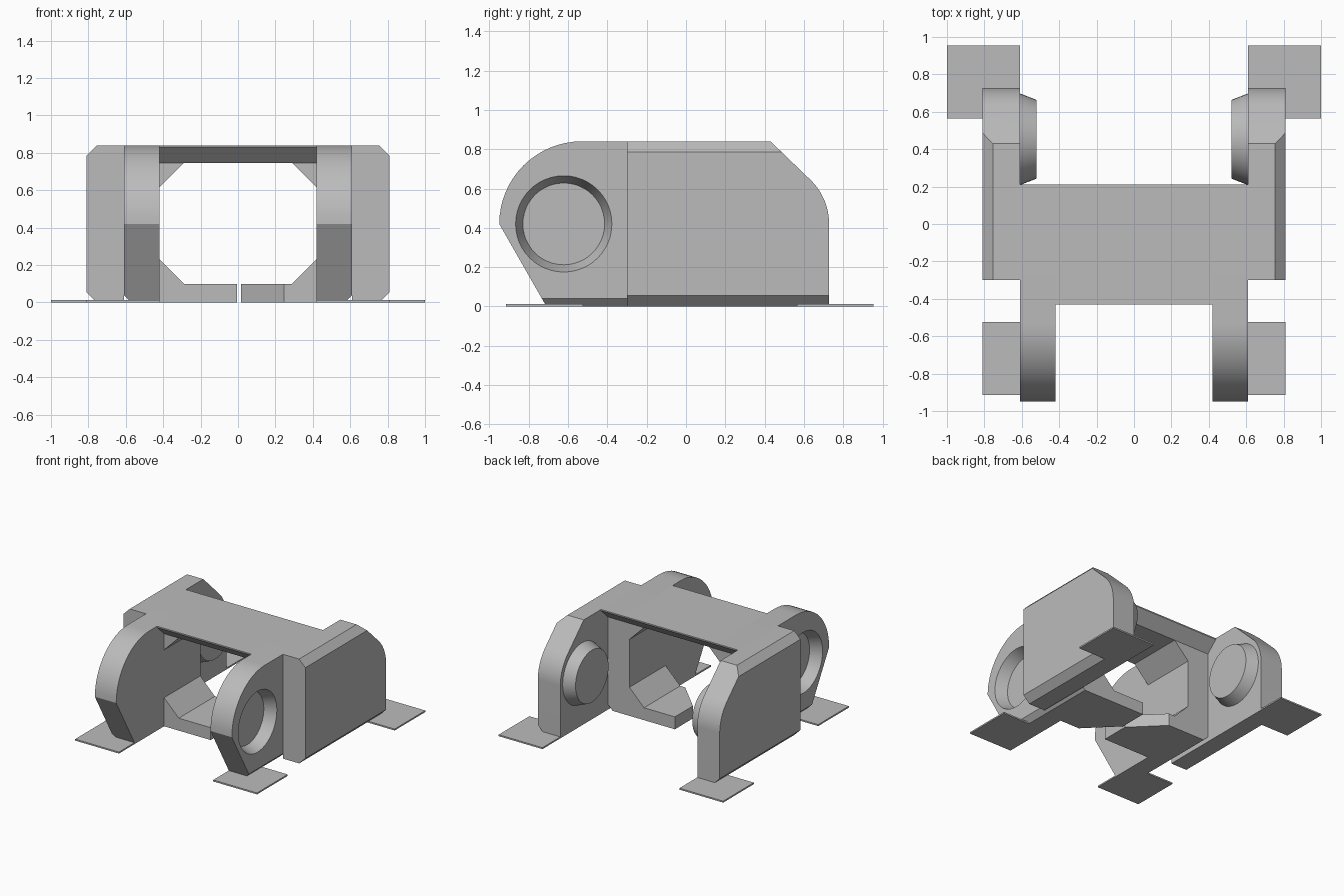
import bpy, bmesh, math
from mathutils import Vector, Matrix

if "Cube" in bpy.data.objects:
    bpy.data.objects.remove(bpy.data.objects["Cube"])

grey = bpy.data.materials.new("plain_grey")
grey.use_nodes = True
grey.diffuse_color = (0.5, 0.5, 0.5, 1)
grey.node_tree.nodes["Principled BSDF"].inputs["Base Color"].default_value = (0.5, 0.5, 0.5, 1)

TOP, IN, MID, OUT = 0.84, 0.42, 0.61, 0.81   # height and the three side planes
FRONT, BACK = -0.34, 0.12                    # depth of the cross bars


def arc(cy, cz, r, start, end, n=16):
    angles = [math.radians(start + (end - start) * i / n) for i in range(n + 1)]
    return [(cy + r * math.cos(a), cz + r * math.sin(a)) for a in angles]


def finish(name, bm):
    bmesh.ops.recalc_face_normals(bm, faces=bm.faces)
    mesh = bpy.data.meshes.new(name)
    bm.to_mesh(mesh)
    bm.free()
    obj = bpy.data.objects.new(name, mesh)
    mesh.materials.append(grey)
    bpy.context.collection.objects.link(obj)
    return obj


def prism(name, profile, axis, a, b, cuts=()):
    """Extrude a 2D profile along an axis, then trim it with (point, normal) planes."""
    place = {"x": lambda p, t: (t, p[0], p[1]),
             "y": lambda p, t: (p[0], t, p[1]),
             "z": lambda p, t: (p[0], p[1], t)}[axis]
    bm = bmesh.new()
    face = bm.faces.new([bm.verts.new(place(p, a)) for p in profile])
    grown = bmesh.ops.extrude_face_region(bm, geom=[face], use_keep_orig=True)
    move = Vector(place((0, 0), b - a))
    bmesh.ops.translate(bm, vec=move, verts=[v for v in grown["geom"] if isinstance(v, bmesh.types.BMVert)])
    for co, no in cuts:
        geom = bm.verts[:] + bm.edges[:] + bm.faces[:]
        bmesh.ops.bisect_plane(bm, geom=geom, plane_co=co, plane_no=no, clear_outer=True)
        bmesh.ops.holes_fill(bm, edges=[e for e in bm.edges if e.is_boundary], sides=0)
    return finish(name, bm)


def cone(name, x0, r0, x1, r1, y, z):
    bm = bmesh.new()
    turn = Matrix.Translation(((x0 + x1) / 2, y, z)) @ Matrix.Rotation(math.pi / 2, 4, "Y")
    bmesh.ops.create_cone(bm, cap_ends=True, segments=48, radius1=r0, radius2=r1,
                          depth=x1 - x0, matrix=turn)
    return finish(name, bm)


def apply_all(obj, smooth=False):
    bpy.ops.object.select_all(action="DESELECT")
    bpy.context.view_layer.objects.active = obj
    obj.select_set(True)
    for mod in list(obj.modifiers):
        bpy.ops.object.modifier_apply(modifier=mod.name)
    if smooth:
        bpy.ops.object.shade_smooth_by_angle(angle=math.radians(25))


def mirrored(obj, smooth=False):
    obj.modifiers.new("mirror", "MIRROR").use_mirror_merge = False
    apply_all(obj, smooth)


# Front lugs: rounded nose, undercut back lip, blind round socket
lug_profile = ([(-0.71, 0)] + arc(-0.53, 0.42, 0.42, 180, 90)
               + [(0.21, TOP), (0.21, 0.83), (BACK, 0.745), (BACK, 0)])
lugs = prism("front_lugs", lug_profile, "x", IN, MID, [((MID - 0.04, 0, 0), (1, 0, -1))])
cutter = cone("socket_cutter", MID - 0.09, 0.208, MID + 0.01, 0.249, -0.622, 0.42)
cut = lugs.modifiers.new("socket", "BOOLEAN")
cut.operation, cut.solver, cut.object = "DIFFERENCE", "EXACT", cutter
mirrored(lugs, True)
bpy.data.objects.remove(cutter)

# Rear side plates: sloped and rounded back corner, chamfered outer edges
plate_profile = ([(-0.30, 0), (-0.30, TOP), (0.43, TOP)]
                 + arc(0.416, 0.42, 0.312, 45, 0) + [(0.728, 0)])
plates = prism("rear_side_plates", plate_profile, "x", MID, OUT,
               [((OUT - 0.055, 0, TOP), (1, 0, 1)), ((OUT - 0.055, 0, 0), (1, 0, -1))])
mirrored(plates, True)

# Tapered pins on the inside of the rear plates
mirrored(cone("pins", MID - 0.09, 0.21, MID, 0.245, 0.453, 0.42), True)

# Top bridge with undercut front and back edges
prism("top_bridge", [(-0.43, TOP), (-0.43, 0.83), (FRONT, 0.745),
                     (BACK, 0.745), (0.21, 0.83), (0.21, TOP)], "x", -IN, IN)

# Corner gussets above and below the opening
for name, z, rise in (("top_gussets", 0.745, -0.13), ("bottom_gussets", 0.10, 0.13)):
    mirrored(prism(name, [(IN, z), (IN - 0.13, z), (IN, z + rise)], "y", FRONT, BACK))

# Split bottom bar: two arms with a slanted gap between them
mid_y = (FRONT + BACK) / 2
prism("left_bottom_arm", [(IN, FRONT), (0.245, FRONT), (0.015, mid_y),
                          (0.015, BACK), (IN, BACK)], "z", 0, 0.10)
prism("right_bottom_arm", [(-IN, BACK), (-0.235, BACK), (-0.005, mid_y),
                           (-0.005, FRONT), (-IN, FRONT)], "z", 0, 0.10)

# Thin square foot pads
for name, x, y in (("front_pads", IN, -0.915), ("rear_pads", MID, 0.565)):
    s = 0.39
    mirrored(prism(name, [(x, y), (x + s, y), (x + s, y + s), (x, y + s)], "z", 0, 0.012))
